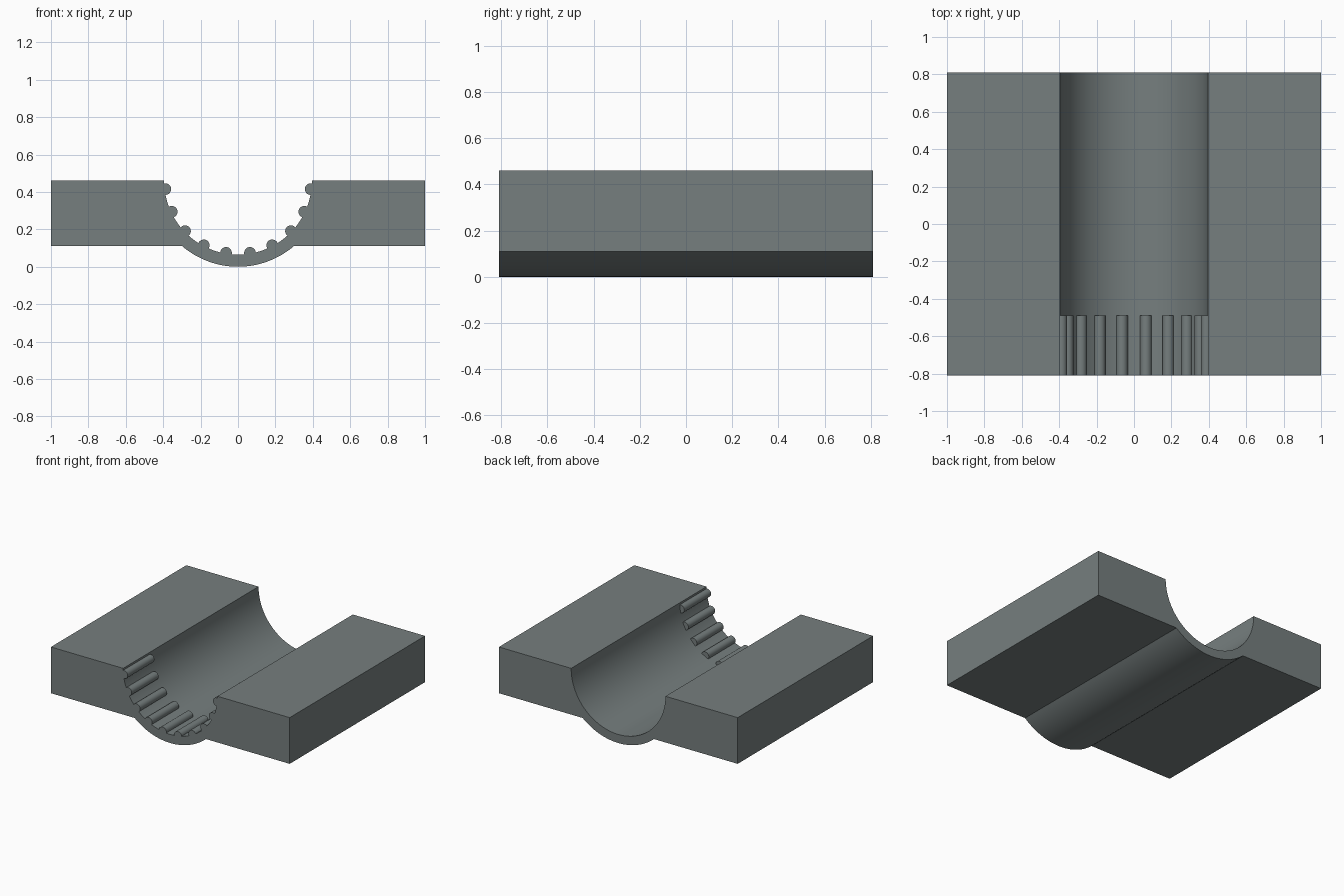
import bpy, bmesh, math

if "Cube" in bpy.data.objects:
    bpy.data.objects.remove(bpy.data.objects["Cube"])

HALF_LEN = 0.81      # half depth along y
TOP = 0.46           # bore axis height and top face
BORE, SHELL = 0.395, 0.46
PLATE_Z = 0.11       # underside of the side plates
RIB_D, RIB_R = 0.391, 0.031

steel = bpy.data.materials.new("grey_metal")
steel.diffuse_color = (0.18, 0.21, 0.21, 1)
steel.use_nodes = True
steel.node_tree.nodes["Principled BSDF"].inputs["Base Color"].default_value = steel.diffuse_color


def extrude_profile(name, pts, y0, y1):
    """Extrude a closed x/z outline along y."""
    bm = bmesh.new()
    face = bm.faces.new([bm.verts.new((x, y0, z)) for x, z in pts])
    ext = bmesh.ops.extrude_face_region(bm, geom=[face], use_keep_orig=True)
    verts = [g for g in ext["geom"] if isinstance(g, bmesh.types.BMVert)]
    bmesh.ops.translate(bm, verts=verts, vec=(0, y1 - y0, 0))
    bmesh.ops.recalc_face_normals(bm, faces=bm.faces)
    mesh = bpy.data.meshes.new(name)
    bm.to_mesh(mesh)
    bm.free()
    mesh.materials.append(steel)
    obj = bpy.data.objects.new(name, mesh)
    bpy.context.collection.objects.link(obj)
    bpy.ops.object.select_all(action='DESELECT')
    obj.select_set(True)
    bpy.context.view_layer.objects.active = obj
    bpy.ops.object.shade_smooth_by_angle(angle=math.radians(30))
    return obj


def arc(radius, a0, a1, n):
    """Points around the bore axis; angle 0 points straight down."""
    return [(radius * math.sin(a0 + (a1 - a0) * i / n),
             TOP - radius * math.cos(a0 + (a1 - a0) * i / n)) for i in range(n + 1)]


# Cradle block: two side plates joined by a half-round trough
a = math.acos((TOP - PLATE_Z) / SHELL)
outline = [(-1, TOP), (-1, PLATE_Z)] + arc(SHELL, -a, a, 32)
outline += [(1, PLATE_Z), (1, TOP)] + arc(BORE, math.pi / 2, -math.pi / 2, 72)
extrude_profile("cradle_block", outline, -HALF_LEN, HALF_LEN)

# Round grip ribs at the front end of the trough, only the part inside the bore
phi = 0.95 * math.acos((BORE**2 - RIB_D**2 - RIB_R**2) / (2 * RIB_D * RIB_R))
for side in (-1, 1):
    for k in range(5):
        t = side * math.radians(9.4 + 18.5 * k)
        cx, cz = RIB_D * math.sin(t), TOP - RIB_D * math.cos(t)
        pts = []
        for i in range(21):
            p = t + phi + (2 * math.pi - 2 * phi) * i / 20
            pts.append((cx + RIB_R * math.sin(p), cz - RIB_R * math.cos(p)))
        extrude_profile("grip_rib", pts, -HALF_LEN, -0.49)
